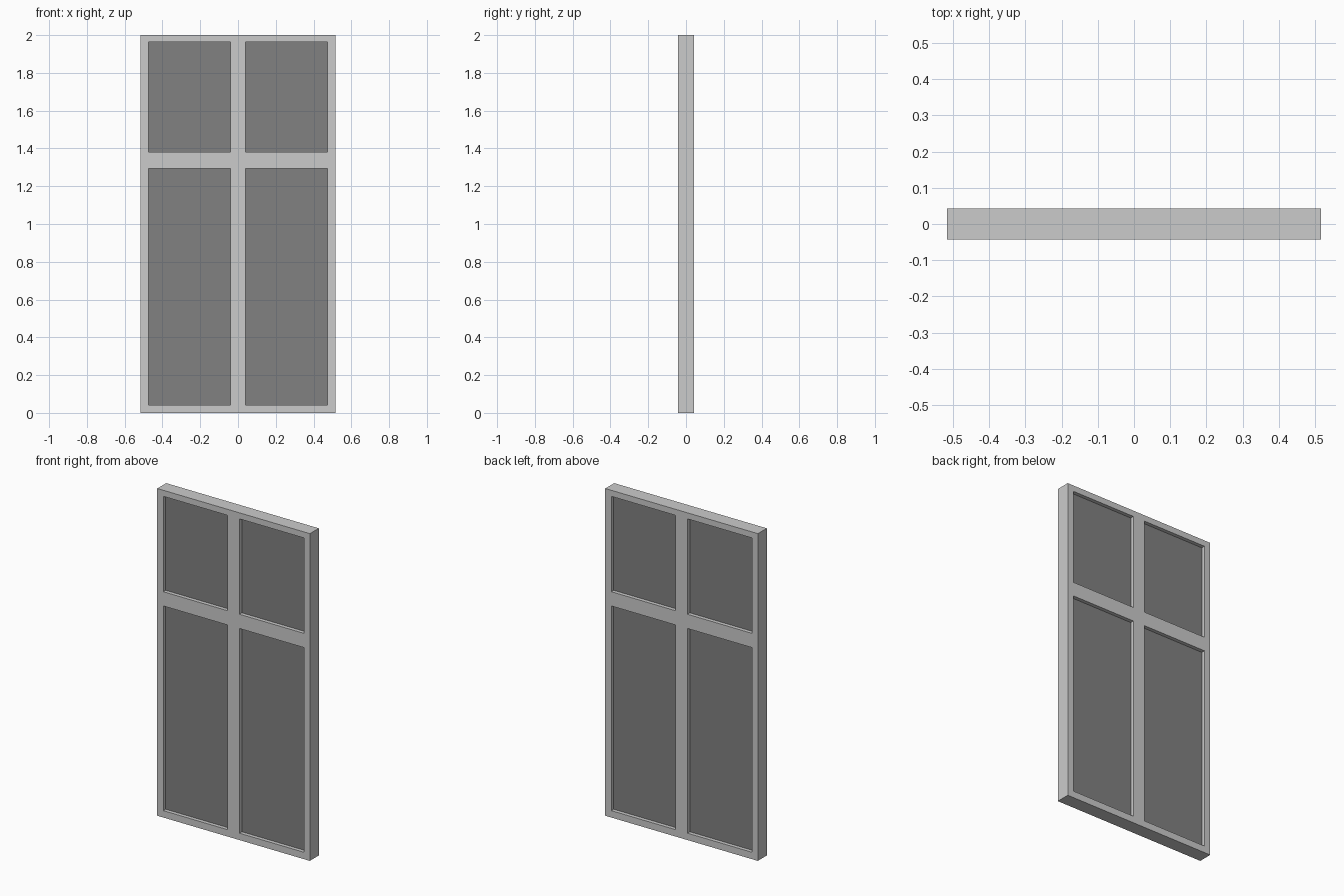
import bpy, bmesh
from mathutils import Vector

if "Cube" in bpy.data.objects:
    bpy.data.objects.remove(bpy.data.objects["Cube"])

XS = [-0.516, -0.475, -0.04, 0.04, 0.475, 0.516]   # odd intervals are openings
ZS = [0.0, 0.042, 1.293, 1.38, 1.963, 2.0]
HALF_DEPTH = 0.043
PANE_HALF = 0.02


def new_object(name, bm, material=None):
    bmesh.ops.recalc_face_normals(bm, faces=bm.faces[:])
    mesh = bpy.data.meshes.new(name)
    bm.to_mesh(mesh)
    bm.free()
    obj = bpy.data.objects.new(name, mesh)
    bpy.context.collection.objects.link(obj)
    if material:
        mesh.materials.append(material)
    return obj


# Window frame: one solid lattice with four openings
bm = bmesh.new()
grid = [[bm.verts.new((x, -HALF_DEPTH, z)) for z in ZS] for x in XS]
for i in range(5):
    for j in range(5):
        if not (i % 2 and j % 2):
            bm.faces.new((grid[i][j], grid[i + 1][j],
                          grid[i + 1][j + 1], grid[i][j + 1]))
# keep the front faces while extruding the lattice backwards
geom = bmesh.ops.extrude_face_region(bm, geom=bm.faces[:], use_keep_orig=True)["geom"]
back = [v for v in geom if isinstance(v, bmesh.types.BMVert)]
bmesh.ops.translate(bm, verts=back, vec=Vector((0, 2 * HALF_DEPTH, 0)))
new_object("window_frame", bm)

# Dark panes, recessed equally on both sides
dark = bpy.data.materials.new("dark_pane")
dark.diffuse_color = (0.22, 0.22, 0.22, 1)
dark.use_nodes = True
dark.node_tree.nodes["Principled BSDF"].inputs["Base Color"].default_value = dark.diffuse_color
for i, side in ((1, "left"), (3, "right")):
    for j, level in ((1, "lower"), (3, "upper")):
        bm = bmesh.new()
        bmesh.ops.create_cube(bm, size=1)
        x0, x1, z0, z1 = XS[i], XS[i + 1], ZS[j], ZS[j + 1]
        bmesh.ops.scale(bm, verts=bm.verts[:], vec=(x1 - x0, 2 * PANE_HALF, z1 - z0))
        bmesh.ops.translate(bm, verts=bm.verts[:], vec=((x0 + x1) / 2, 0, (z0 + z1) / 2))
        new_object(f"{level}_{side}_pane", bm, dark)
